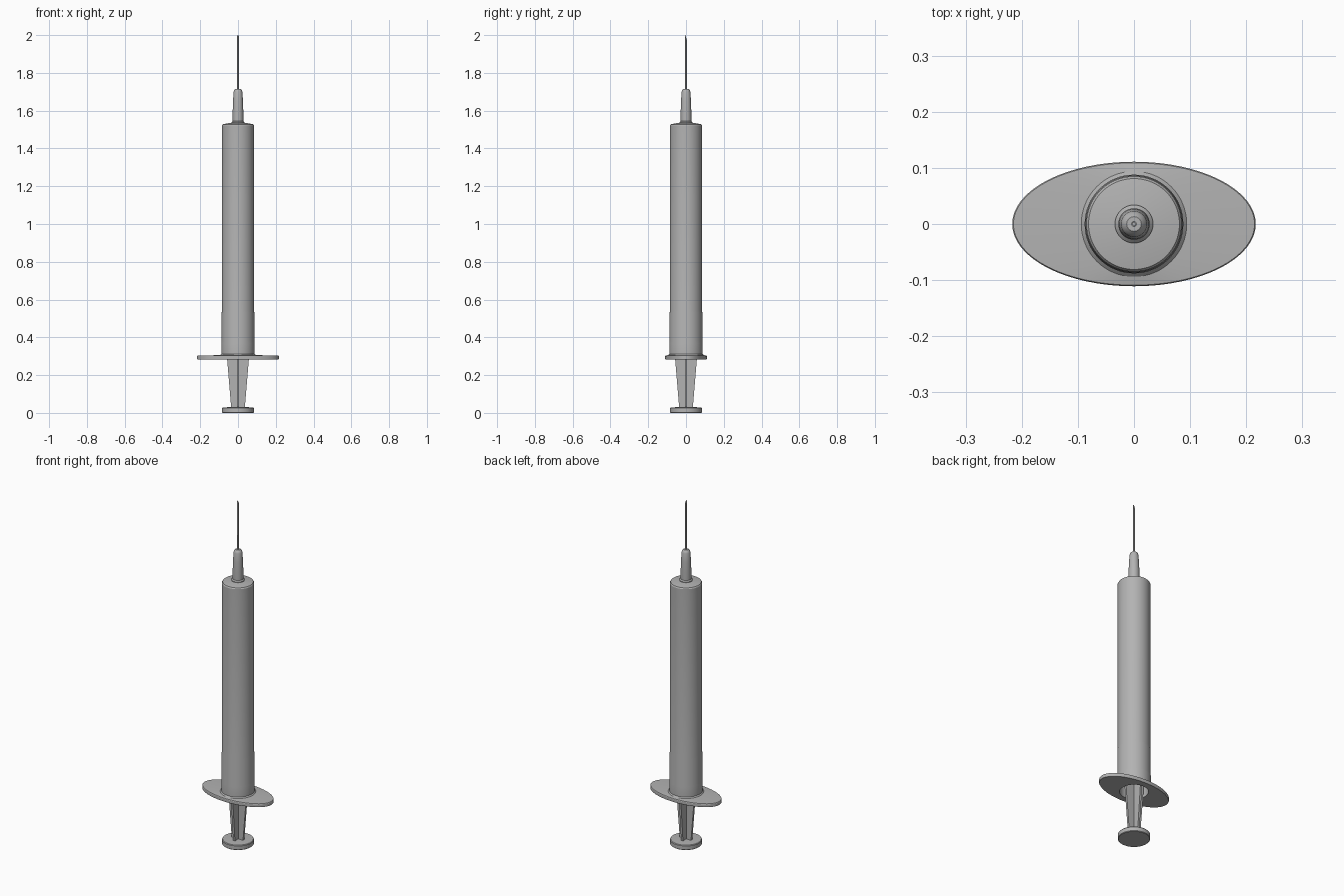
import bpy
import bmesh
from math import cos, sin, tau, radians

old = bpy.data.objects.get("Cube")
if old:
    bpy.data.objects.remove(old)

grey = bpy.data.materials.new("plain grey")
grey.use_nodes = True
colour = (0.45, 0.45, 0.45, 1)
grey.diffuse_color = colour
grey.node_tree.nodes["Principled BSDF"].inputs["Base Color"].default_value = colour


def finish(name, bm, angle=30):
    bmesh.ops.recalc_face_normals(bm, faces=bm.faces)
    mesh = bpy.data.meshes.new(name)
    bm.to_mesh(mesh)
    bm.free()
    mesh.materials.append(grey)
    obj = bpy.data.objects.new(name, mesh)
    bpy.context.collection.objects.link(obj)
    bpy.ops.object.select_all(action="DESELECT")
    bpy.context.view_layer.objects.active = obj
    obj.select_set(True)
    bpy.ops.object.shade_smooth_by_angle(angle=radians(angle))
    return obj


def loft(name, rings, sides=64, slant=0.0, closed=False):
    """Join rings (x radius, y radius, z); slant cuts the topmost ring obliquely."""
    bm = bmesh.new()
    top = max(r[2] for r in rings)
    loops = []
    for rx, ry, z in rings:
        loop = []
        for i in range(sides):
            a = tau * i / sides
            drop = slant * (1 + sin(a)) / 2 if z == top else 0
            loop.append(bm.verts.new((rx * cos(a), ry * sin(a), z - drop)))
        loops.append(loop)
    pairs = list(zip(loops, loops[1:]))
    if closed:
        pairs.append((loops[-1], loops[0]))
    else:
        bm.faces.new(loops[0])
        bm.faces.new(loops[-1])
    for low, high in pairs:
        for i in range(sides):
            j = (i + 1) % sides
            bm.faces.new((low[i], low[j], high[j], high[i]))
    return finish(name, bm)


def turned(name, profile, **options):
    return loft(name, [(r, r, z) for r, z in profile], **options)


# Hollow barrel with its oval finger flange, from the inner end round to the shoulder
bore, wide, body = 0.075, 0.088, 0.085
loft("barrel_and_flange", [
    (bore, bore, 1.5), (bore, bore, 0.283),
    (0.215, 0.109, 0.283), (0.217, 0.111, 0.286),
    (0.217, 0.111, 0.300), (0.215, 0.109, 0.303),
    (0.094, 0.094, 0.306), (wide, wide, 0.312),
    (wide, wide, 0.37), (0.0865, 0.0865, 0.38), (0.0865, 0.0865, 0.53),
    (body, body, 0.54), (body, body, 1.522),
    (0.081, 0.081, 1.528), (0.035, 0.035, 1.536)])

# Needle hub
turned("needle_hub", [
    (0.034, 1.53), (0.034, 1.540), (0.028, 1.546), (0.028, 1.60),
    (0.0265, 1.65), (0.023, 1.70), (0.020, 1.709), (0.013, 1.716)], sides=48)

# Hollow needle with an oblique tip
turned("needle", [(0.005, 1.70), (0.005, 2.0), (0.003, 2.0), (0.003, 1.70)],
       sides=24, slant=0.025, closed=True)

# Thumb rest
turned("thumb_rest", [
    (0.081, 0), (0.084, 0.003), (0.084, 0.025), (0.081, 0.029), (0.03, 0.031)])

# Plunger rod: two crossed fins that widen towards the barrel
bm = bmesh.new()
outline = [(0.036, 0.025), (0.058, 0.29), (0.066, 0.40), (0.066, 1.36)]
section = outline + [(-w, z) for w, z in reversed(outline)]
for turn in (False, True):
    sides = []
    for t in (-0.006, 0.006):
        sides.append([bm.verts.new((t, w, z) if turn else (w, t, z)) for w, z in section])
        bm.faces.new(sides[-1])
    n = len(section)
    for i in range(n):
        j = (i + 1) % n
        bm.faces.new((sides[0][i], sides[0][j], sides[1][j], sides[1][i]))
finish("plunger_rod", bm)

# Piston inside the barrel
turned("piston", [(0.07, 1.35), (0.074, 1.36), (0.074, 1.42), (0.03, 1.46)])
